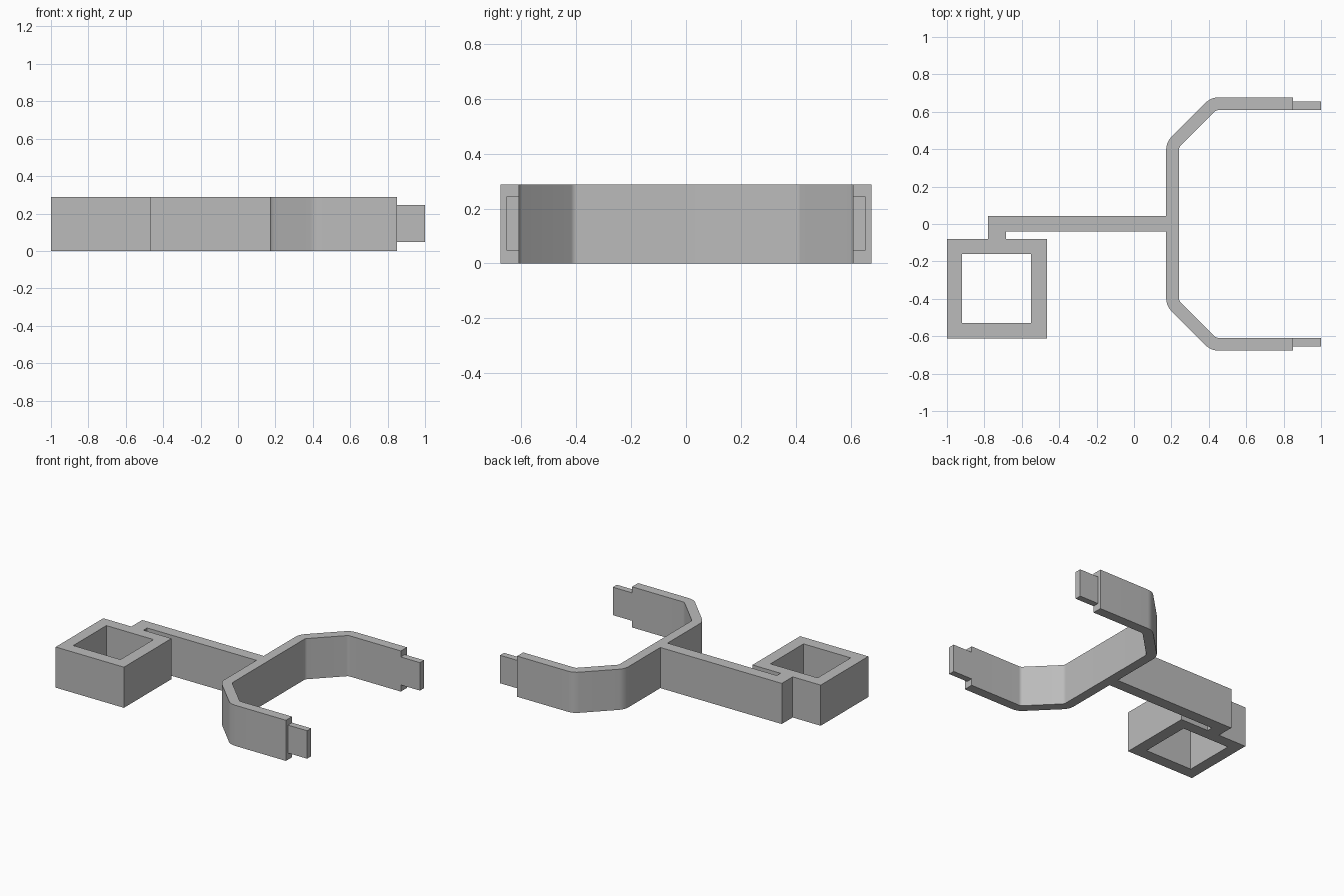
import bpy, bmesh, math

if "Cube" in bpy.data.objects:
    bpy.data.objects.remove(bpy.data.objects["Cube"])

H = 0.288                      # height of the whole bracket
grey = bpy.data.materials.new("grey plastic")
grey.diffuse_color = (0.5, 0.5, 0.5, 1)
grey.use_nodes = True
grey.node_tree.nodes["Principled BSDF"].inputs["Base Color"].default_value = grey.diffuse_color


def arc(cx, cy, r, a0, a1, n=8):
    """Points on an arc, angles in degrees."""
    return [(cx + r * math.cos(math.radians(a0 + (a1 - a0) * i / n)),
             cy + r * math.sin(math.radians(a0 + (a1 - a0) * i / n)))
            for i in range(n + 1)]


def plate(name, loops, z0, z1):
    """Extrude flat outlines (later loops are holes) from z0 to z1."""
    cu = bpy.data.curves.new(name, 'CURVE')
    cu.dimensions, cu.fill_mode = '2D', 'BOTH'
    cu.extrude = (z1 - z0) / 2
    for pts in loops:
        sp = cu.splines.new('POLY')
        sp.points.add(len(pts) - 1)
        for p, (x, y) in zip(sp.points, pts):
            p.co = (x, y, 0, 1)
        sp.use_cyclic_u = True
    tmp = bpy.data.objects.new(name + " outline", cu)
    bpy.context.collection.objects.link(tmp)
    bpy.context.view_layer.update()
    dg = bpy.context.evaluated_depsgraph_get()
    me = bpy.data.meshes.new_from_object(tmp.evaluated_get(dg))
    bpy.data.objects.remove(tmp)
    bm = bmesh.new()
    bm.from_mesh(me)
    bmesh.ops.remove_doubles(bm, verts=bm.verts, dist=1e-4)
    bmesh.ops.translate(bm, verts=bm.verts, vec=(0, 0, (z0 + z1) / 2))
    bmesh.ops.recalc_face_normals(bm, faces=bm.faces)
    bm.to_mesh(me)
    bm.free()
    me.materials.clear()
    me.materials.append(grey)
    ob = bpy.data.objects.new(name, me)
    bpy.context.collection.objects.link(ob)
    bpy.ops.object.select_all(action='DESELECT')
    ob.select_set(True)
    bpy.context.view_layer.objects.active = ob
    bpy.ops.object.shade_smooth_by_angle(angle=math.radians(25))
    return ob


def flip(pts):
    return [(x, -y) for x, y in reversed(pts)]


# Fork: concentric rounded bends at 45 degrees, mirrored front to back
bend_a, bend_b = (0.272, 0.396), (0.453, 0.577)
outer = arc(*bend_a, 0.10, 180, 135) + arc(*bend_b, 0.10, 135, 90) + [(0.85, 0.677)]
inner = [(0.85, 0.609)] + arc(*bend_b, 0.032, 90, 135) + arc(*bend_a, 0.032, 135, 180)

# Arm, neck and square socket, walked from the fork and back to it
arm = [(0.172, -0.039), (-0.685, -0.039), (-0.685, -0.08), (-0.465, -0.08),
       (-0.465, -0.613), (-1, -0.613), (-1, -0.08), (-0.78, -0.08),
       (-0.78, 0.042), (0.172, 0.042)]
socket_hole = [(-0.92, -0.16), (-0.92, -0.53), (-0.55, -0.53), (-0.55, -0.16)]
plate("bracket body", [outer + inner + flip(inner) + flip(outer) + arm, socket_hole], 0, H)

# Thin tabs on the fork ends
tab = [(0.85, 0.609), (1, 0.609), (1, 0.654), (0.85, 0.654)]
plate("back tab", [tab], 0.047, 0.245)
plate("front tab", [flip(tab)], 0.047, 0.245)
